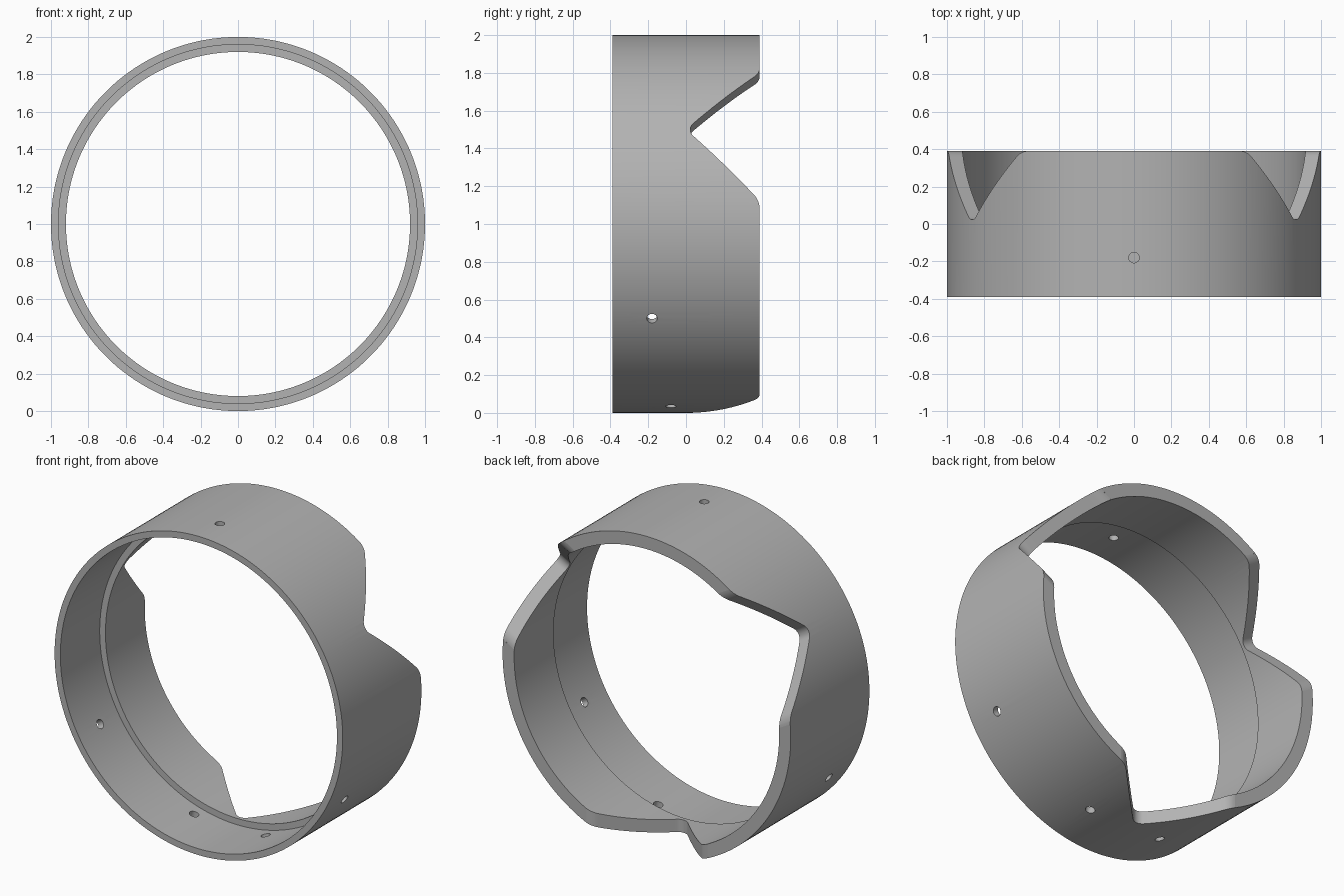
import bpy, bmesh, math
from mathutils import Matrix, Vector

if "Cube" in bpy.data.objects:
    bpy.data.objects.remove(bpy.data.objects["Cube"], do_unlink=True)

HALF = 0.39          # half the depth along y
SEGMENTS = 180
CENTRE = Matrix.Translation((0, 0, 1))


def make_object(name, bm):
    bmesh.ops.recalc_face_normals(bm, faces=bm.faces)
    mesh = bpy.data.meshes.new(name)
    bm.to_mesh(mesh)
    bm.free()
    obj = bpy.data.objects.new(name, mesh)
    bpy.context.collection.objects.link(obj)
    return obj


def around_axis(degrees):
    # Turns the +x direction towards +z about the ring's axis
    return CENTRE @ Matrix.Rotation(-math.radians(degrees), 4, 'Y')


def arc(cx, cy, radius, start, end, steps=8):
    angles = [math.radians(start + (end - start) * i / steps) for i in range(steps + 1)]
    return [(cx + radius * math.cos(a), cy + radius * math.sin(a)) for a in angles]


# Ring: stepped wall section (radius, y) spun about the y axis
def make_ring():
    bm = bmesh.new()
    section = [(1, -HALF), (1, HALF), (0.92, HALF), (0.92, 0), (0.96, 0), (0.96, -HALF)]
    verts = [bm.verts.new((r, y, 0)) for r, y in section]
    edges = [bm.edges.new((verts[i - 1], verts[i])) for i in range(len(verts))]
    bmesh.ops.spin(bm, geom=verts + edges, cent=(0, 0, 0), axis=(0, 1, 0),
                   angle=math.tau, steps=SEGMENTS, use_merge=True)
    bmesh.ops.remove_doubles(bm, verts=bm.verts, dist=1e-4)
    bm.transform(CENTRE)
    return make_object("ring", bm)


# Rounded V notch, pushed straight through the wall from the back rim
def add_notch(bm, degrees):
    tip, rim = 0.055, 0.1
    half = arc(0, tip * math.sqrt(2), tip, -90, -45)
    half += arc(HALF + rim * math.tan(math.pi / 8), HALF - rim, rim, 135, 95)
    half.append((half[-1][0], HALF + 0.1))
    outline = half + [(-t, y) for t, y in reversed(half[1:])]
    face = bm.faces.new([bm.verts.new((0.7, y, t)) for t, y in outline])
    made = bmesh.ops.extrude_face_region(bm, geom=[face])["geom"]
    moved = [v for v in made if isinstance(v, bmesh.types.BMVert)]
    bmesh.ops.translate(bm, verts=moved, vec=Vector((0.5, 0, 0)))
    bmesh.ops.transform(bm, matrix=around_axis(degrees),
                        verts=list(face.verts) + moved)


# Small radial screw hole
def add_hole(bm, degrees, y):
    place = (around_axis(degrees) @ Matrix.Translation((0.95, y, 0))
             @ Matrix.Rotation(math.pi / 2, 4, 'Y'))
    bmesh.ops.create_cone(bm, cap_ends=True, segments=24, radius1=0.028,
                          radius2=0.028, depth=0.3, matrix=place)


ring = make_ring()
cutter_mesh = bmesh.new()
for turn in (30, 150, 270):
    add_notch(cutter_mesh, turn)
for turn in (90, 210, 330):
    add_hole(cutter_mesh, turn, -0.18)
for turn in (255, 285):
    add_hole(cutter_mesh, turn, -0.08)
cutter = make_object("notch_and_hole_cutter", cutter_mesh)
cutter.hide_render = True

cut = ring.modifiers.new("cutouts", 'BOOLEAN')
cut.operation = 'DIFFERENCE'
cut.solver = 'EXACT'
cut.object = cutter

# Apply the cut, then shade smooth with sharp edges kept
bpy.ops.object.select_all(action='DESELECT')
ring.select_set(True)
bpy.context.view_layer.objects.active = ring
bpy.ops.object.modifier_apply(modifier=cut.name)
bpy.data.objects.remove(cutter, do_unlink=True)
bpy.ops.object.shade_smooth_by_angle(angle=math.radians(30))

# Single grey material
grey = bpy.data.materials.new("plain grey")
grey.use_nodes = True
colour = (0.45, 0.45, 0.45, 1)
grey.diffuse_color = colour
grey.node_tree.nodes["Principled BSDF"].inputs["Base Color"].default_value = colour
ring.data.materials.clear()
ring.data.materials.append(grey)
